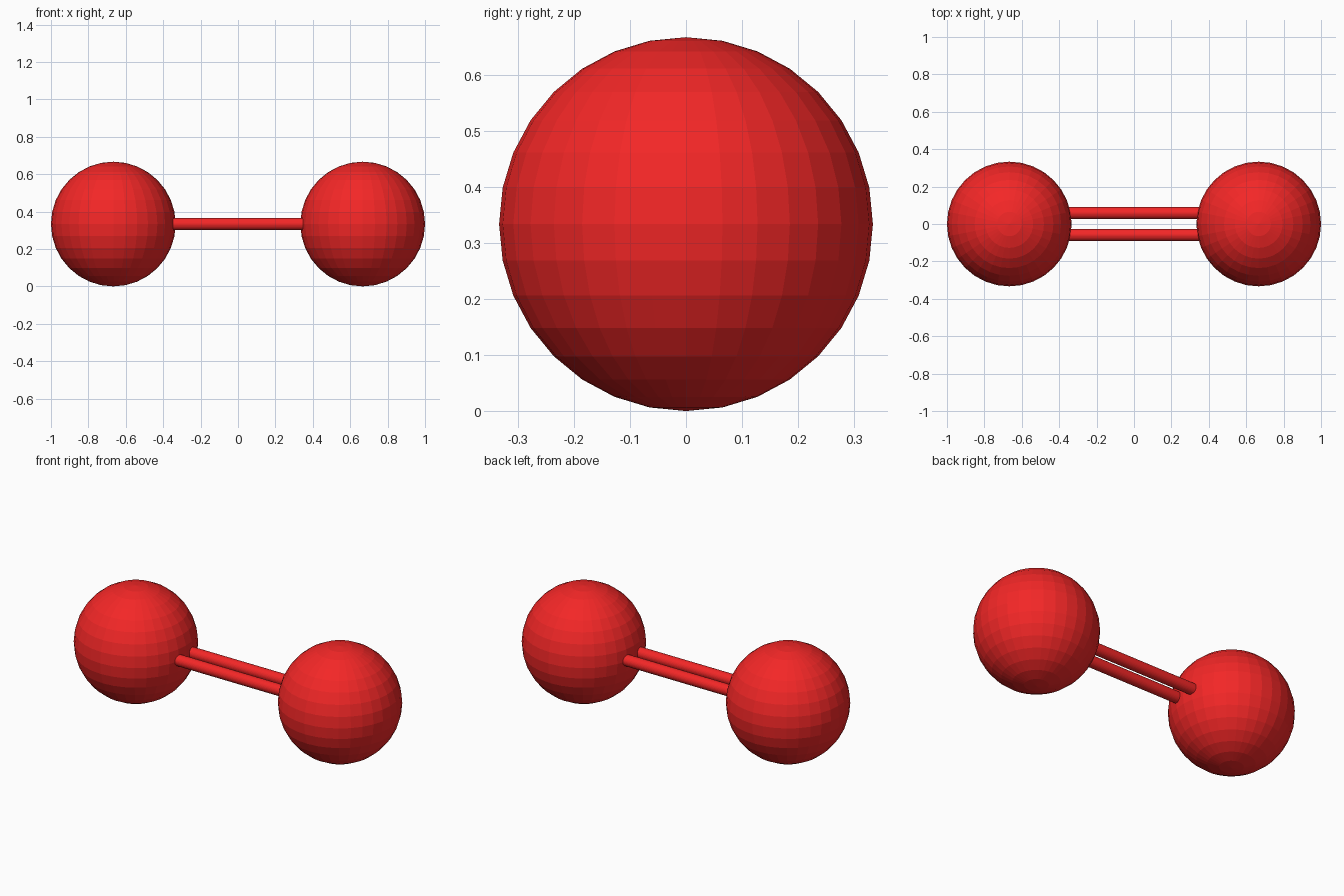
import bpy
from math import pi

if "Cube" in bpy.data.objects:
    bpy.data.objects.remove(bpy.data.objects["Cube"])

R = 0.3333        # atom radius
ATOM_X = 1 - R    # atom centre distance from the middle
BOND_Y = 0.059    # bond offset from the axis
BOND_R = 0.0325   # bond radius

red = bpy.data.materials.new("red")
red.diffuse_color = (0.9, 0.02, 0.02, 1)
red.use_nodes = True
red.node_tree.nodes["Principled BSDF"].inputs["Base Color"].default_value = red.diffuse_color


def finish(name):
    obj = bpy.context.object
    obj.name = name
    obj.data.materials.append(red)


# Two flat-shaded atoms
for side, sx in (("left", -1), ("right", 1)):
    bpy.ops.mesh.primitive_uv_sphere_add(
        segments=32, ring_count=16, radius=R, location=(sx * ATOM_X, 0, R))
    finish(side + "_atom")

# Double bond: two parallel rods running into the atoms
for side, sy in (("front", -1), ("back", 1)):
    bpy.ops.mesh.primitive_cylinder_add(
        vertices=32, radius=BOND_R, depth=2 * ATOM_X,
        location=(0, sy * BOND_Y, R), rotation=(0, pi / 2, 0))
    finish(side + "_bond")
